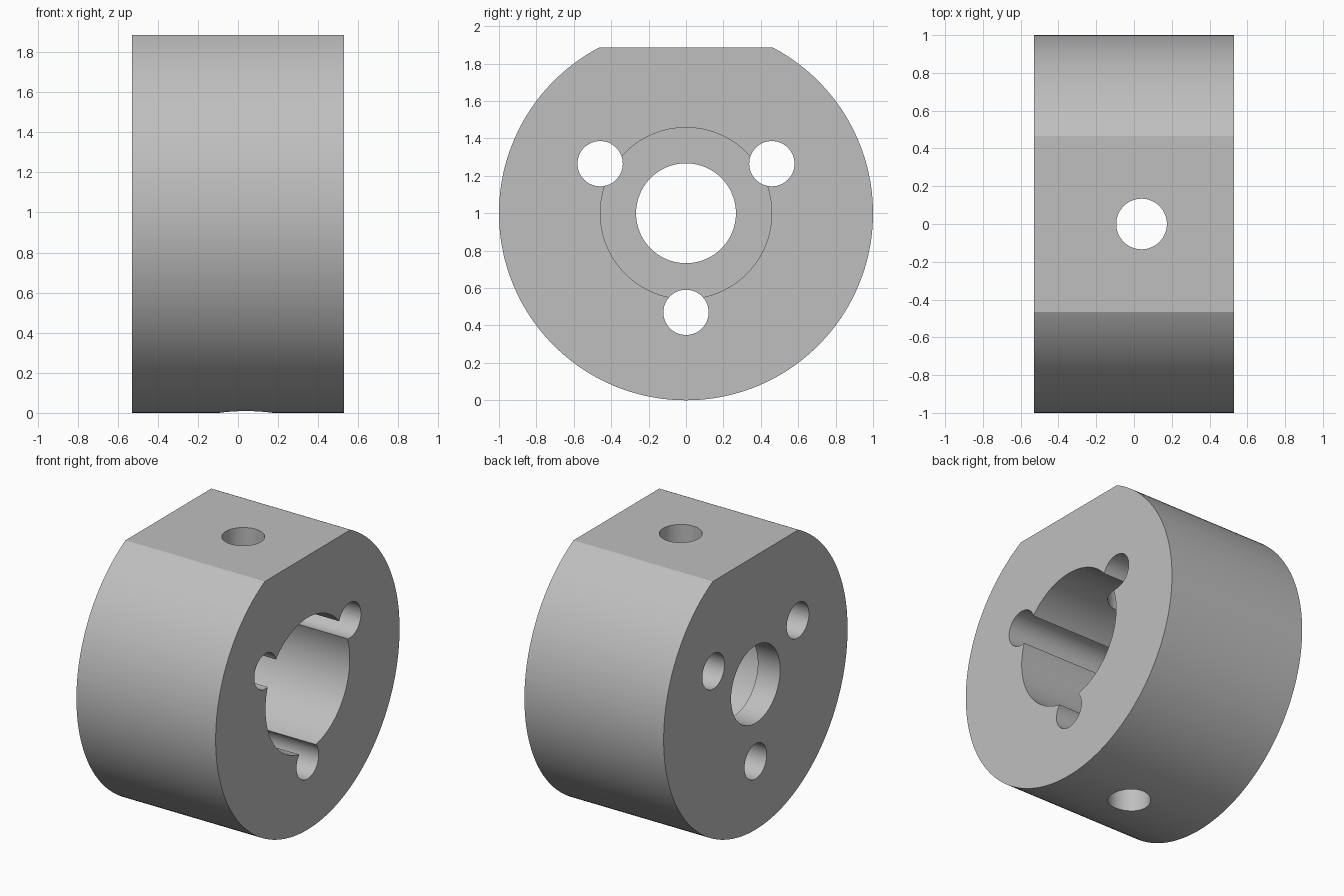
import bpy
import math
from mathutils import Vector

if "Cube" in bpy.data.objects:
    bpy.data.objects.remove(bpy.data.objects["Cube"], do_unlink=True)

HALF = 0.53      # half width along the axle
AXLE = 1.0       # height of the axle
FLAT = 1.885     # height of the flat on top
STEP = -0.36     # floor of the wide bore

metal = bpy.data.materials.new("plain_grey")
metal.use_nodes = True
grey = (0.52, 0.52, 0.52, 1)
metal.diffuse_color = grey
metal.node_tree.nodes["Principled BSDF"].inputs["Base Color"].default_value = grey


def rod(name, radius, start, end, sides=96):
    """Cylinder between two points."""
    start, end = Vector(start), Vector(end)
    axis = end - start
    bpy.ops.mesh.primitive_cylinder_add(
        vertices=sides, radius=radius, depth=axis.length,
        location=(start + end) / 2, rotation=axis.to_track_quat("Z", "Y").to_euler())
    obj = bpy.context.object
    obj.name = name
    return obj


def cut(target, cutter):
    """Subtract the cutter and discard it."""
    mod = target.modifiers.new("cut", "BOOLEAN")
    mod.operation = "DIFFERENCE"
    mod.solver = "EXACT"
    mod.object = cutter
    bpy.context.view_layer.objects.active = target
    bpy.ops.object.modifier_apply(modifier=mod.name)
    bpy.data.objects.remove(cutter, do_unlink=True)


# Round collar body
collar = rod("collar", 1.0, (-HALF, 0, AXLE), (HALF, 0, AXLE), 192)
collar.data.materials.append(metal)

# Flat on top
bpy.ops.mesh.primitive_cube_add(size=1, location=(0, 0, FLAT + 0.5))
top_cutter = bpy.context.object
top_cutter.scale = (3, 3, 1)
cut(collar, top_cutter)

# Narrow through bore, then the wide bore open on the +x side
cut(collar, rod("bore", 0.267, (-1, 0, AXLE), (1, 0, AXLE)))
cut(collar, rod("wide_bore", 0.458, (STEP, 0, AXLE), (1, 0, AXLE), 128))

# Three bolt holes around the axle
for angle in (30, 150, 270):
    y = 0.53 * math.cos(math.radians(angle))
    z = AXLE + 0.53 * math.sin(math.radians(angle))
    cut(collar, rod("bolt_hole", 0.121, (-1, y, z), (1, y, z), 64))

# Vertical cross hole through top and bottom
cut(collar, rod("cross_hole", 0.134, (0.04, 0, -0.5), (0.04, 0, 2.5), 64))

# Smooth walls with crisp edges
bpy.ops.object.select_all(action="DESELECT")
collar.select_set(True)
bpy.context.view_layer.objects.active = collar
bpy.ops.object.shade_smooth_by_angle(angle=math.radians(15))
